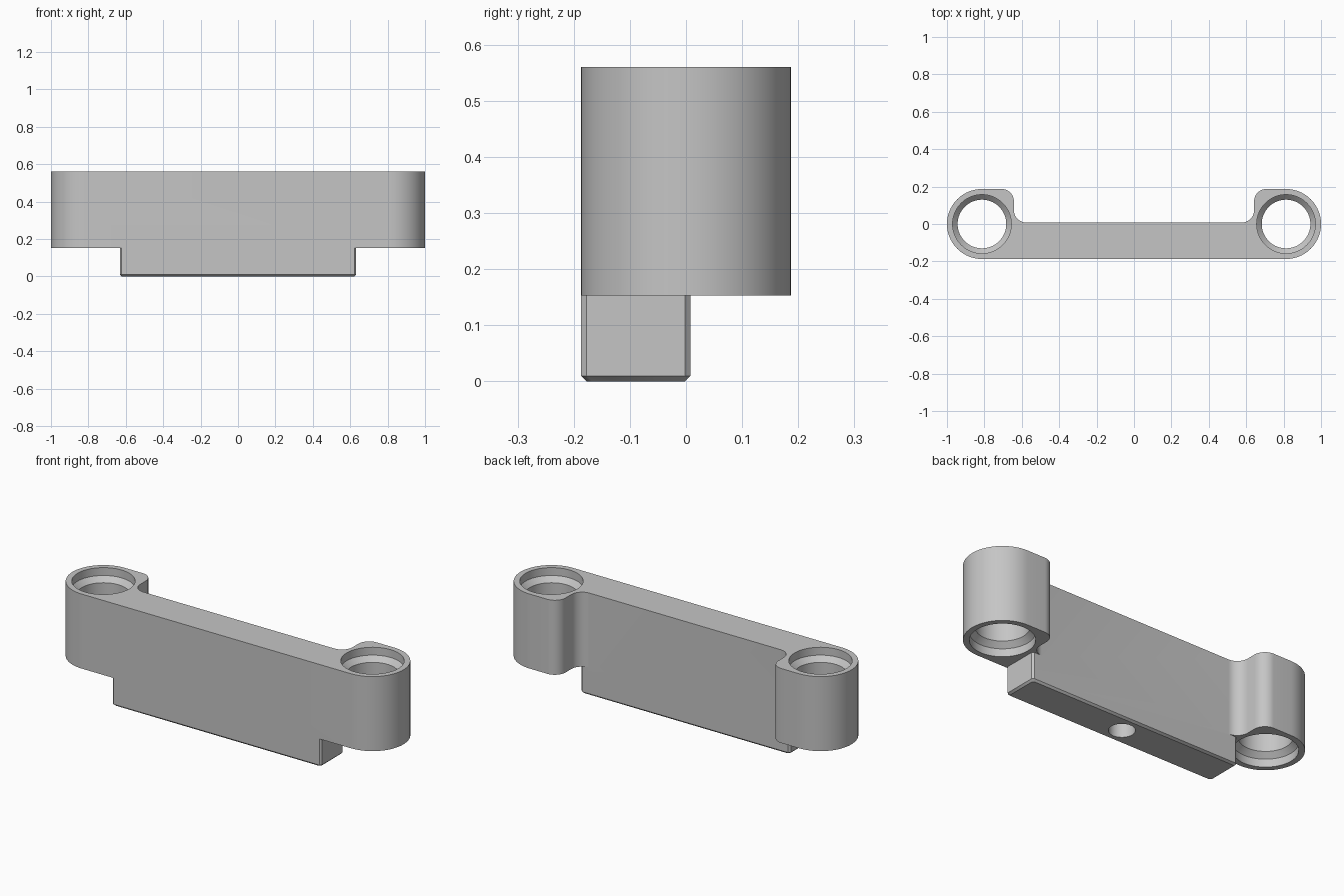
import bpy, bmesh, math

if "Cube" in bpy.data.objects:
    bpy.data.objects.remove(bpy.data.objects["Cube"])

TOP, MID = 0.56, 0.153      # top face and underside of the end sockets
FRONT, BACK = -0.187, 0.008  # front and back of the bar
CX, R = 0.813, 0.187        # socket centre and outer radius

grey = bpy.data.materials.new("plain grey")
grey.diffuse_color = (0.56, 0.56, 0.56, 1)
grey.use_nodes = True
grey.node_tree.nodes["Principled BSDF"].inputs["Base Color"].default_value = grey.diffuse_color


def new_object(name, bm):
    bmesh.ops.recalc_face_normals(bm, faces=bm.faces)
    mesh = bpy.data.meshes.new(name)
    bm.to_mesh(mesh)
    bm.free()
    mesh.materials.append(grey)
    obj = bpy.data.objects.new(name, mesh)
    bpy.context.collection.objects.link(obj)
    return obj


def prism(name, outline, z0, z1):
    bm = bmesh.new()
    face = bm.faces.new([bm.verts.new((x, y, z0)) for x, y in outline])
    ext = bmesh.ops.extrude_face_region(bm, geom=[face])
    verts = [v for v in ext["geom"] if isinstance(v, bmesh.types.BMVert)]
    bmesh.ops.translate(bm, verts=verts, vec=(0, 0, z1 - z0))
    return new_object(name, bm)


def lathe(name, profile, x, y, n=64):
    """Closed turned solid from (radius, z) pairs."""
    bm = bmesh.new()
    rings = [[bm.verts.new((x + r * math.cos(2 * math.pi * i / n),
                            y + r * math.sin(2 * math.pi * i / n), z))
              for i in range(n)] for r, z in profile]
    for a, b in zip(rings, rings[1:]):
        for i in range(n):
            j = (i + 1) % n
            bm.faces.new((a[i], a[j], b[j], b[i]))
    bm.faces.new(rings[0])
    bm.faces.new(rings[-1])
    return new_object(name, bm)


def arc(cx, cy, r, a0, a1, n):
    return [(cx + r * math.cos(math.radians(a0 + (a1 - a0) * i / n)),
             cy + r * math.sin(math.radians(a0 + (a1 - a0) * i / n)))
            for i in range(n + 1)]


def combine(target, other, operation):
    mod = target.modifiers.new(operation.lower(), "BOOLEAN")
    mod.operation, mod.solver, mod.object = operation, "EXACT", other
    bpy.context.view_layer.objects.active = target
    bpy.ops.object.modifier_apply(modifier=mod.name)
    bpy.data.objects.remove(other)


# Bar with a rounded socket at each end; right half mirrored to the left
wall, f = 0.642, 0.065
half = arc(CX, 0, R, -90, 90, 40)
half += arc(wall + f, R - f, f, 90, 180, 12)
half += arc(wall - f, BACK + f, f, 0, -90, 12)
outline = half + [(-x, y) for x, y in reversed(half)]
body = prism("bracket_body", outline, MID, TOP)

# Lower tongue with chamfered uprights and bottom edge
hx, c = 0.632, 0.01
y0, y1 = FRONT, BACK
tongue = prism("tongue", [(-hx + c, y0), (hx - c, y0), (hx, y0 + c), (hx, y1 - c),
                          (hx - c, y1), (-hx + c, y1), (-hx, y1 - c), (-hx, y0 + c)],
               0, MID)
mid_y = (y0 + y1) / 2
for v in tongue.data.vertices:
    if v.co.z < 0.001:      # draw the bottom ring in to form the chamfer
        v.co.x *= (hx - c) / hx
        v.co.y = mid_y + (v.co.y - mid_y) * (1 - 2 * c / (y1 - y0))
bm = bmesh.new()
bm.from_mesh(tongue.data)
low = [v for v in bm.verts if v.co.z < 0.001]
bottom = next(f for f in bm.faces if all(v in low for v in f.verts))
bmesh.ops.delete(bm, geom=[bottom], context="FACES_ONLY")
bm.free()
bpy.data.objects.remove(tongue)


def tongue_ring(inset):
    a, b0, b1 = hx - inset, y0 + inset, y1 - inset
    return [(-a + c, b0), (a - c, b0), (a, b0 + c), (a, b1 - c),
            (a - c, b1), (-a + c, b1), (-a, b1 - c), (-a, b0 + c)]


bm = bmesh.new()
rings = [[bm.verts.new((x, y, z)) for x, y in tongue_ring(i)]
         for i, z in ((c, 0), (0, c), (0, MID))]
for a, b in zip(rings, rings[1:]):
    for i in range(8):
        j = (i + 1) % 8
        bm.faces.new((a[i], a[j], b[j], b[i]))
bm.faces.new(rings[0])
bm.faces.new(rings[-1])
combine(body, new_object("tongue", bm), "UNION")

# Through holes, counterbored with a conical seat at both ends
big, small, deep, cone = 0.157, 0.13, 0.043, 0.027
for side in (-1, 1):
    cutter = lathe("socket_cutter", [
        (big, MID - 0.05), (big, MID + deep), (small, MID + deep + cone),
        (small, TOP - deep - cone), (big, TOP - deep), (big, TOP + 0.05)], side * CX, 0)
    combine(body, cutter, "DIFFERENCE")

# Blind hole in the underside of the tongue
combine(body, lathe("pin_cutter", [(0.064, -0.05), (0.064, 0.25)], 0, mid_y, 40), "DIFFERENCE")

# Smooth the curves and keep the edges sharp
bpy.ops.object.select_all(action="DESELECT")
body.select_set(True)
bpy.context.view_layer.objects.active = body
bpy.ops.object.shade_smooth_by_angle(angle=math.radians(30))
